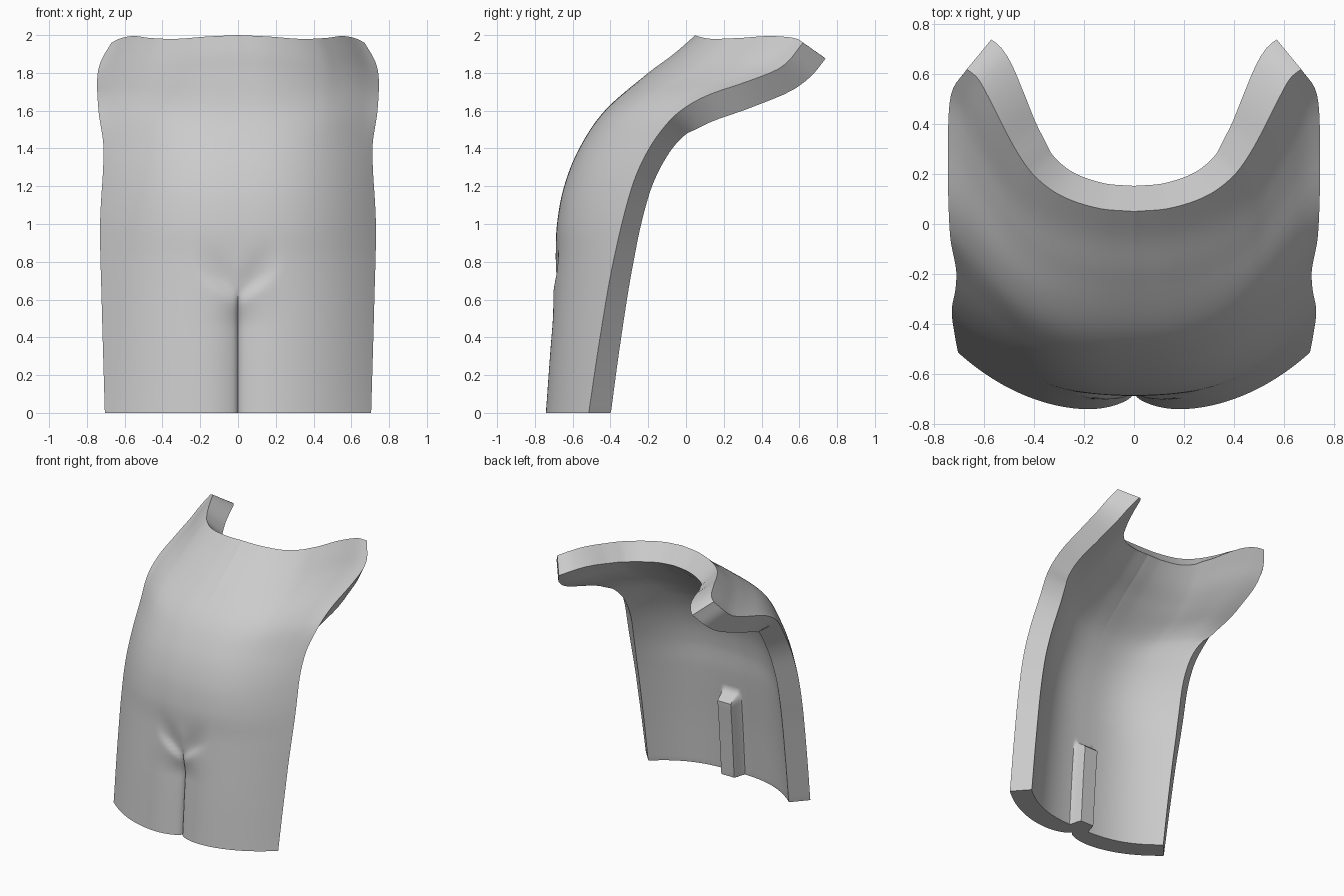
import bpy, math
from mathutils import Vector

if "Cube" in bpy.data.objects:
    bpy.data.objects.remove(bpy.data.objects["Cube"])

COLS, ROWS, THICK = 96, 80, 0.155


def curve(table, t):
    """Smooth interpolation through (t, value) pairs."""
    n = len(table)
    t = min(max(t, table[0][0]), table[-1][0])
    i = 0
    while i < n - 2 and t > table[i + 1][0]:
        i += 1

    def slope(k):
        a, b = table[max(k - 1, 0)], table[min(k + 1, n - 1)]
        return (b[1] - a[1]) / (b[0] - a[0])
    (t0, p0), (t1, p1) = table[i], table[i + 1]
    h = t1 - t0
    s = (t - t0) / h
    return ((2*s**3 - 3*s*s + 1) * p0 + (s**3 - 2*s*s + s) * h * slope(i)
            + (3*s*s - 2*s**3) * p1 + (s**3 - s*s) * h * slope(i + 1))


def smooth(a, b, t):
    t = min(max((t - a) / (b - a), 0), 1)
    return t * t * (3 - 2 * t)


# centre line, side edge and half width against height
CENTRE = [(0, -.757), (.4, -.728), (.8, -.693), (1, -.683), (1.2, -.645), (1.4, -.565),
          (1.6, -.43), (1.8, -.2), (1.9, -.065), (2, .05)]
EDGE = [(0, -.515), (.4, -.455), (.8, -.385), (1.2, -.285), (1.4, -.195), (1.55, -.085),
        (1.63, .005), (1.7, .125), (1.78, .33), (1.86, .5), (2, .62)]
WIDTH = [(0, .705), (.6, .722), (1, .73), (1.4, .712), (1.6, .738), (1.8, .745),
         (1.9, .725), (2, .67)]
# cross-section of the collar and height of its rim
COLLAR = [(0, 0), (.22, .025), (.45, .12), (.61, .27), (.72, .46), (.83, .71), (.93, .93), (1, 1)]
RIM = [(0, 2), (.25, 1.992), (.5, 1.98), (.7, 1.985), (.82, 1.995), (.92, 1.985), (1, 1.96)]


def body(u, v):
    """Smooth outer surface without the crease."""
    a, h = abs(u), 2 * v
    t = smooth(1.3, 2.0, h)
    f = (1 - t) * a ** 2.6 + t * curve(COLLAR, a)
    c, e = curve(CENTRE, h), curve(EDGE, h)
    z = h + (curve(RIM, a) - 2) * smooth(1.5, 2, h)
    return Vector((u * curve(WIDTH, h), c + (e - c) * f, z))


def outer(u, v):
    p = body(u, v)
    # narrow groove between two lobes, ending in a shallow triangular dent
    a = abs(p.x)
    p.y += (1 - smooth(.45, .68, p.z)) * .062 * math.exp(-(a / .1) ** 1.2)
    p.y += (1 - smooth(.58, .64, p.z)) * .02 * math.exp(-a / .01)
    rise = p.z - (.63 + .7 * a)
    p.y += .026 * math.exp(-(rise / (.12 if rise > 0 else .04)) ** 2) * (1 - smooth(.06, .25, a))
    return p


def inner(u, v):
    e = .004
    u0, u1 = max(u - e, -1), min(u + e, 1)
    v0, v1 = max(v - e, 0), min(v + e, 1)
    n = (body(u1, v) - body(u0, v)).cross(body(u, v1) - body(u, v0)).normalized()
    p = body(u, v) - n * THICK
    # shoulder tips reach further back
    tip = smooth(.6, 1, abs(u)) * smooth(.8, 1, v)
    p.y += .06 * tip
    p.z += .02 * tip
    # raised rib behind the groove
    p.y += .09 * (1 - smooth(.055, .085, abs(p.x))) * (1 - smooth(.58, .66, p.z))
    p.z = 0 if v == 0 else max(p.z, .002 * v)
    return p


us = [math.copysign(abs(s) ** 1.3, s) for s in (2 * i / COLS - 1 for i in range(COLS + 1))]
vs = [j / ROWS for j in range(ROWS + 1)]
W = COLS + 1
verts = [f(u, v) for f in (outer, inner) for v in vs for u in us]
off = W * len(vs)
faces = []
for j in range(ROWS):
    for i in range(COLS):
        a = j * W + i
        q = (a, a + 1, a + 1 + W, a + W)
        faces += [q, tuple(k + off for k in reversed(q))]
# rim strips closing the shell all round
loop = ([i for i in range(W)] + [j * W + COLS for j in range(1, ROWS + 1)]
        + [ROWS * W + i for i in range(COLS - 1, -1, -1)] + [j * W for j in range(ROWS - 1, 0, -1)])
for a, b in zip(loop, loop[1:] + loop[:1]):
    faces.append((b, a, a + off, b + off))

mesh = bpy.data.meshes.new("torso_shell")
mesh.from_pydata(verts, [], faces)
mesh.update()
shell = bpy.data.objects.new("torso_shell", mesh)
bpy.context.collection.objects.link(shell)

grey = bpy.data.materials.new("light_grey")
grey.diffuse_color = (0.6, 0.6, 0.6, 1)
grey.use_nodes = True
grey.node_tree.nodes["Principled BSDF"].inputs["Base Color"].default_value = grey.diffuse_color
mesh.materials.append(grey)

bpy.context.view_layer.objects.active = shell
shell.select_set(True)
bpy.ops.object.shade_smooth_by_angle(angle=math.radians(42))
